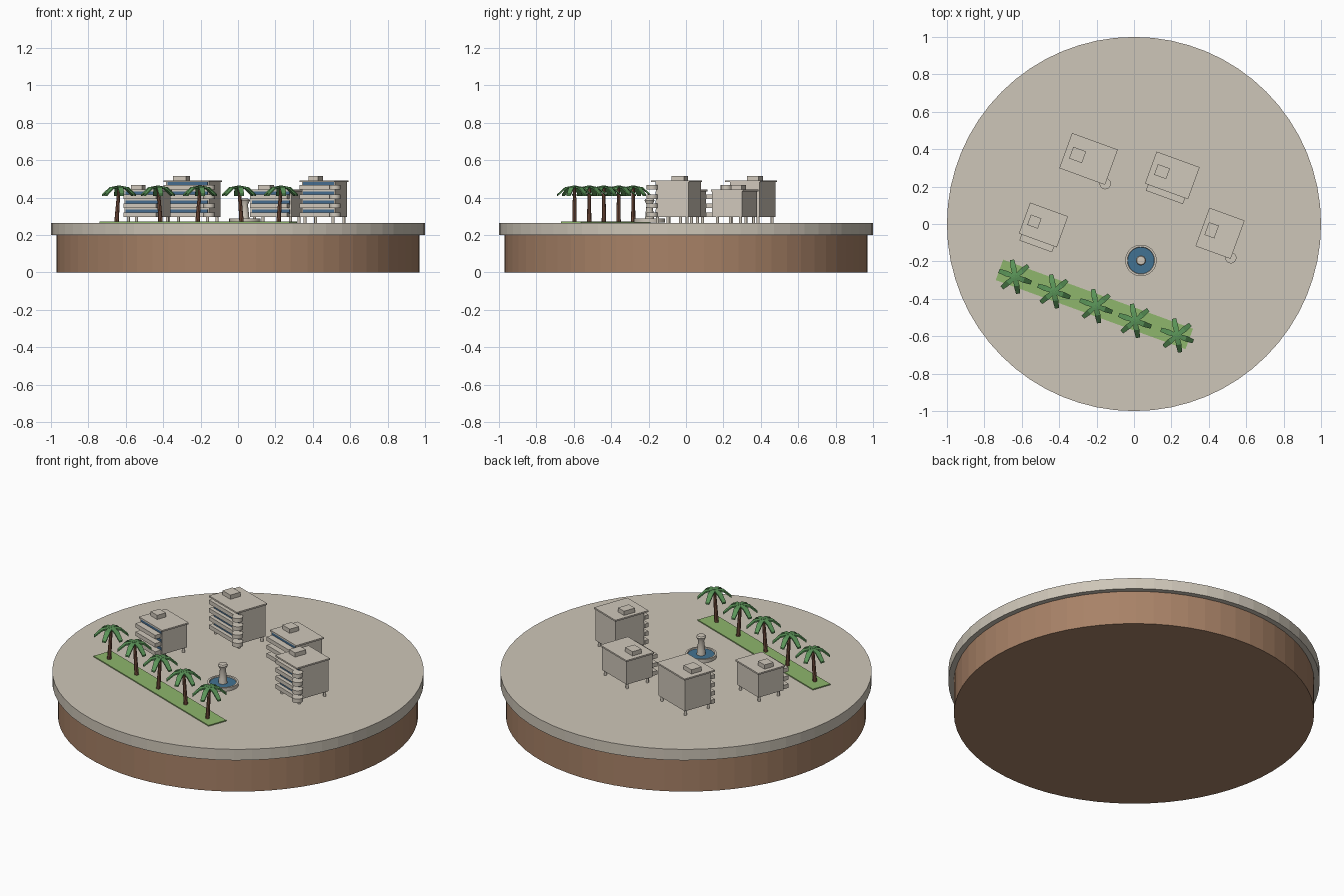
import bpy, bmesh, math
from mathutils import Matrix, Vector

cube = bpy.data.objects.get("Cube")
if cube:
    bpy.data.objects.remove(cube, do_unlink=True)


def material(name, *rgb):
    col = [(c / 255 / 12.92 if c < 11 else ((c / 255 + 0.055) / 1.055) ** 2.4) for c in rgb] + [1]
    m = bpy.data.materials.new(name)
    m.use_nodes = True
    m.diffuse_color = col
    m.node_tree.nodes["Principled BSDF"].inputs["Base Color"].default_value = col
    return m


PAVING = material("paving", 206, 198, 184)
WALL = material("wall", 208, 200, 187)
EARTH = material("earth", 168, 130, 103)
GRASS = material("grass", 142, 182, 108)
LEAF = material("leaf", 90, 148, 88)
TRUNK = material("trunk", 122, 82, 64)
GLASS = material("glass", 70, 108, 142)
WATER = material("water", 66, 114, 146)

GROUND = 0.265
FLOOR = 0.049
TURN = math.radians(-20)   # everything on the plaza shares this heading


def finish(name, bm, mat, matrix=Matrix(), smooth=False):
    bmesh.ops.recalc_face_normals(bm, faces=bm.faces)
    mesh = bpy.data.meshes.new(name)
    bm.to_mesh(mesh)
    bm.free()
    mesh.materials.append(mat)
    ob = bpy.data.objects.new(name, mesh)
    bpy.context.collection.objects.link(ob)
    ob.matrix_world = matrix
    if smooth:
        bpy.ops.object.select_all(action='DESELECT')
        ob.select_set(True)
        bpy.context.view_layer.objects.active = ob
        bpy.ops.object.shade_smooth_by_angle(angle=math.radians(40))
    return ob


def add_box(bm, x0, x1, y0, y1, z0, z1):
    size = Matrix.Diagonal((x1 - x0, y1 - y0, z1 - z0, 1))
    mid = Matrix.Translation(((x0 + x1) / 2, (y0 + y1) / 2, (z0 + z1) / 2))
    bmesh.ops.create_cube(bm, size=1, matrix=mid @ size)


def add_cylinder(bm, x, y, z0, z1, r, sides=16, top=None):
    bmesh.ops.create_cone(bm, cap_ends=True, segments=sides, radius1=r,
                          radius2=r if top is None else top, depth=z1 - z0,
                          matrix=Matrix.Translation((x, y, (z0 + z1) / 2)))


def placed(x, y, angle=TURN):
    return Matrix.Translation((x, y, 0)) @ Matrix.Rotation(angle, 4, 'Z')


def lathe(name, profile, mat, matrix, sides=32):
    bm = bmesh.new()
    verts = [bm.verts.new((r, 0, z)) for r, z in profile]
    edges = [bm.edges.new(p) for p in zip(verts, verts[1:])]
    bmesh.ops.spin(bm, geom=verts + edges, cent=(0, 0, 0), axis=(0, 0, 1),
                   angle=math.tau, steps=sides)
    bmesh.ops.remove_doubles(bm, verts=bm.verts, dist=0.0001)
    return finish(name, bm, mat, matrix, smooth=True)


# Round island
for name, r, z0, z1, mat in (("earth_base", 0.97, 0, 0.2, EARTH),
                             ("plaza_disc", 1.0, 0.2, GROUND, PAVING)):
    bm = bmesh.new()
    add_cylinder(bm, 0, 0, z0, z1, r, 64)
    finish(name, bm, mat)


# Apartment blocks on stilts
def apartment(name, x, y, w, d, floors, rounded):
    at = placed(x, y)
    hw, hd = w / 2, d / 2
    z0 = GROUND + 0.03
    top = z0 + floors * FLOOR
    front = -hd + (0.025 if rounded else 0.006)

    bm = bmesh.new()
    add_box(bm, -hw + 0.006, hw - 0.006, front, hd - 0.006, z0, top - 0.009)
    add_box(bm, -hw, hw, -hd, hd, top - 0.009, top)
    finish(name + "_body", bm, WALL, at)

    bm = bmesh.new()
    bx, sx, sy = -0.24 * w, 0.14 * w, 0.165 * d
    add_box(bm, bx - sx, bx + sx, -sy, sy, top, top + 0.025)
    finish(name + "_roof_box", bm, WALL, at)

    bm = bmesh.new()
    for px in (-hw + 0.02, hw - 0.02):
        for py in (-hd + 0.03, hd - 0.02):
            add_cylinder(bm, px, py, GROUND, z0, 0.008, 12)
    finish(name + "_stilts", bm, WALL, at, smooth=True)

    balconies, windows = bmesh.new(), bmesh.new()
    for i in range(floors):
        z = z0 + i * FLOOR
        if rounded:
            add_box(balconies, -hw, hw, -hd, front, z, z + 0.024)
            add_cylinder(balconies, hw - 0.001, -hd + 0.006, z, z + 0.024, 0.03, 24)
        else:
            add_box(balconies, -hw * 0.86, hw * 0.86, -hd - 0.034, front, z, z + 0.024)
        add_box(windows, -hw * 0.88, hw * 0.88, front - 0.003, front + 0.002,
                z + 0.018, z + 0.04)
    finish(name + "_balconies", balconies, WALL, at, smooth=True)
    finish(name + "_windows", windows, GLASS, at)


apartment("north_west_block", -0.243, 0.348, 0.26, 0.2, 4, True)
apartment("north_east_block", 0.205, 0.26, 0.245, 0.182, 3, False)
apartment("west_block", -0.484, -0.005, 0.216, 0.176, 3, False)
apartment("east_block", 0.46, -0.05, 0.2, 0.218, 4, True)

# Fountain
spot = placed(0.037, -0.195)
lathe("fountain_basin", [(0, 0.267), (0.084, 0.266), (0.084, 0.287), (0.073, 0.287),
                         (0.068, 0.272), (0, 0.272)], WALL, spot)
bm = bmesh.new()
add_cylinder(bm, 0, 0, 0.272, 0.281, 0.07, 32, 0.0725)
finish("fountain_water", bm, WATER, spot)
lathe("fountain_pillar", [(0, 0.275), (0.025, 0.275), (0.022, 0.31), (0.016, 0.362),
                          (0.027, 0.385), (0.022, 0.393), (0, 0.395)], WALL, spot, 16)

# Grass strip
bm = bmesh.new()
add_box(bm, -0.54, 0.54, -0.058, 0.058, GROUND, GROUND + 0.006)
finish("grass_strip", bm, GRASS, placed(-0.212, -0.43))


# Palm trees: leaning trunk and six bent fronds
def add_frond(bm, angle):
    rows = []
    for r, z, half in ((0, 0.464, 0.01), (0.05, 0.455, 0.015), (0.092, 0.418, 0.011)):
        rows.append([bm.verts.new(Matrix.Rotation(angle, 3, 'Z') @ Vector((r, s * half, z - t)))
                     for s, t in ((-1, 0), (1, 0), (1, 0.009), (-1, 0.009))])
    for a, b in zip(rows, rows[1:]):
        for k in range(4):
            n = (k + 1) % 4
            bm.faces.new((a[k], a[n], b[n], b[k]))
    bm.faces.new(rows[0])
    bm.faces.new(rows[-1])


for i in range(5):
    px, py = -0.64 + 0.2165 * i, -0.282 - 0.0785 * i
    lean = 0.014 if i % 2 == 0 else -0.014
    bm = bmesh.new()
    add_cylinder(bm, 0, 0, GROUND, 0.458, 0.012, 8, 0.008)
    for v in bm.verts:
        v.co.x += lean * ((v.co.z - GROUND) / 0.193 - 0.7)
    finish(f"palm_trunk_{i + 1}", bm, TRUNK, placed(px, py, 0), smooth=True)
    bm = bmesh.new()
    for k in range(6):
        add_frond(bm, k * math.tau / 6)
    finish(f"palm_fronds_{i + 1}", bm, LEAF, placed(px + lean * 0.3, py))
